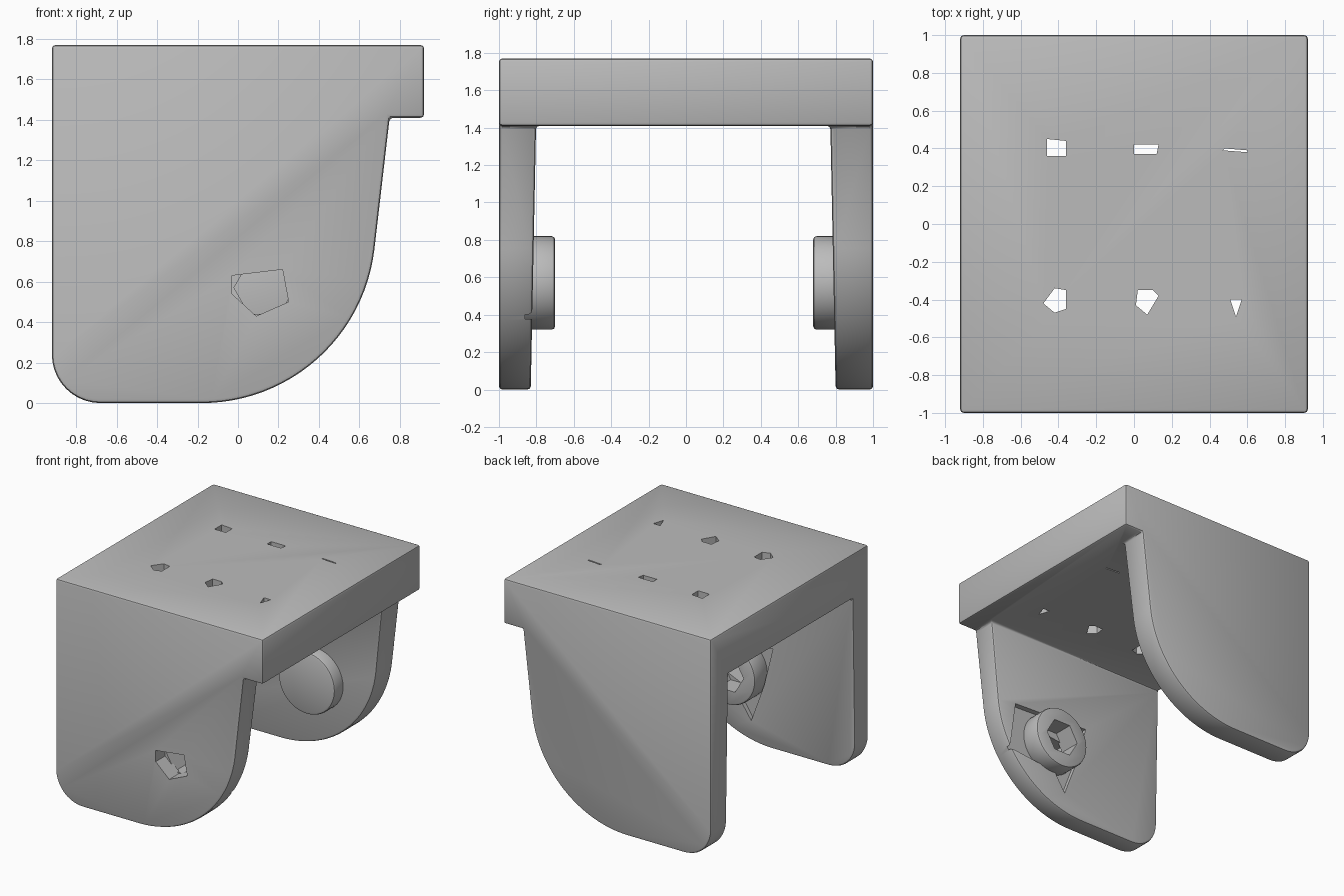
import bpy
import bmesh
import math
from mathutils import Vector

cube = bpy.data.objects.get("Cube")
if cube:
    bpy.data.objects.remove(cube, do_unlink=True)

grey = bpy.data.materials.new("plain grey")
grey.use_nodes = True
grey.diffuse_color = (0.5, 0.5, 0.5, 1)
grey.node_tree.nodes["Principled BSDF"].inputs["Base Color"].default_value = (0.5, 0.5, 0.5, 1)


def prism(name, points, lift, start, end):
    """Extrude a 2D outline; lift places each point at a given depth."""
    bm = bmesh.new()
    rings = [[bm.verts.new(lift(a, b, d)) for a, b in points] for d in (start, end)]
    bm.faces.new(rings[0])
    bm.faces.new(rings[1])
    n = len(points)
    for i in range(n):
        j = (i + 1) % n
        bm.faces.new((rings[0][i], rings[0][j], rings[1][j], rings[1][i]))
    bmesh.ops.recalc_face_normals(bm, faces=bm.faces)
    mesh = bpy.data.meshes.new(name)
    bm.to_mesh(mesh)
    bm.free()
    mesh.materials.append(grey)
    obj = bpy.data.objects.new(name, mesh)
    bpy.context.collection.objects.link(obj)
    return obj


def apply(obj, kind, **settings):
    bpy.ops.object.select_all(action='DESELECT')
    obj.select_set(True)
    bpy.context.view_layer.objects.active = obj
    mod = obj.modifiers.new(kind.lower(), kind)
    for key, value in settings.items():
        setattr(mod, key, value)
    bpy.ops.object.modifier_apply(modifier=mod.name)


def combine(obj, tool, operation):
    apply(obj, 'BOOLEAN', object=tool, operation=operation, solver='EXACT')
    bpy.data.objects.remove(tool, do_unlink=True)


def soften(obj):
    apply(obj, 'BEVEL', width=0.018, segments=2, limit_method='ANGLE', angle_limit=math.radians(40))


def smooth(obj):
    bpy.ops.object.select_all(action='DESELECT')
    obj.select_set(True)
    bpy.context.view_layer.objects.active = obj
    bpy.ops.object.shade_smooth_by_angle(angle=math.radians(32))


def arc(cx, cz, r, a0, a1, n):
    angles = [math.radians(a0 + (a1 - a0) * i / n) for i in range(n + 1)]
    return [(cx + r * math.cos(a), cz + r * math.sin(a)) for a in angles]


def along_z(a, b, d):
    return Vector((a, b, d))


def along_y(a, b, d):
    return Vector((a, d, b))


# Top slab and the two rounded, slightly tapering side plates
body = prism("bracket_body", [(-0.92, -1), (0.92, -1), (0.92, 1), (-0.92, 1)], along_z, 1.41, 1.77)
outline = arc(-0.68, 0.24, 0.24, 180, 270, 10) + arc(-0.18, 0.86, 0.86, -90, -7, 24)
outline += [(0.76, 1.5), (-0.92, 1.5)]
for side, inner in ((-1, 0.83), (1, 0.80)):
    def taper(a, b, d):
        return Vector((a, side * (1 if d else inner - 0.02 * b), b))
    combine(body, prism("side_plate", outline, taper, 0, 1), 'UNION')

# Merge flush faces before rounding the edges
bm = bmesh.new()
bm.from_mesh(body.data)
bmesh.ops.remove_doubles(bm, verts=bm.verts, dist=0.0005)
bmesh.ops.dissolve_limit(bm, angle_limit=math.radians(0.5), verts=bm.verts, edges=bm.edges)
bm.to_mesh(body.data)
bm.free()
soften(body)

# Irregular screw holes through the slab
holes = [
    [(-0.46, 0.36), (-0.36, 0.36), (-0.36, 0.44), (-0.46, 0.45)],
    [(0.0, 0.37), (0.12, 0.37), (0.13, 0.42), (0.0, 0.42)],
    [(0.47, 0.39), (0.6, 0.38), (0.6, 0.39), (0.48, 0.4)],
    [(-0.48, -0.42), (-0.42, -0.47), (-0.36, -0.45), (-0.36, -0.35), (-0.42, -0.34)],
    [(0.01, -0.43), (0.07, -0.48), (0.13, -0.38), (0.1, -0.35), (0.02, -0.35)],
    [(0.51, -0.4), (0.54, -0.49), (0.57, -0.4)],
]
for shape in holes:
    combine(body, prism("hole_cutter", shape, along_z, 1.3, 1.9), 'DIFFERENCE')

# Pivot hole and shallow pocket in the front plate
pivot = [(-0.03, 0.63), (0.22, 0.66), (0.25, 0.5), (0.09, 0.43), (-0.03, 0.54)]
pocket = [(0.5, 0.78), (-0.2, 0.81), (-0.12, 0.5), (0.0, 0.18), (0.1, 0.33), (0.55, 0.38)]
combine(body, prism("pocket_cutter", pocket, along_y, -0.86, -0.7), 'DIFFERENCE')
combine(body, prism("pivot_cutter", pivot, along_y, -1.1, -0.7), 'DIFFERENCE')
smooth(body)

# Round bosses facing each other; the front one has a hexagonal socket
disc = arc(0.13, 0.57, 0.25, 0, 352.5, 47)
front_boss = prism("front_boss", disc, along_y, -0.88, -0.7)
back_boss = prism("back_boss", disc, along_y, 0.68, 0.9)
for boss in (front_boss, back_boss):
    soften(boss)
socket = arc(0.13, 0.57, 0.15, 0, 300, 5)
combine(front_boss, prism("socket_cutter", socket, along_y, -1.1, -0.6), 'DIFFERENCE')
for boss in (front_boss, back_boss):
    smooth(boss)
